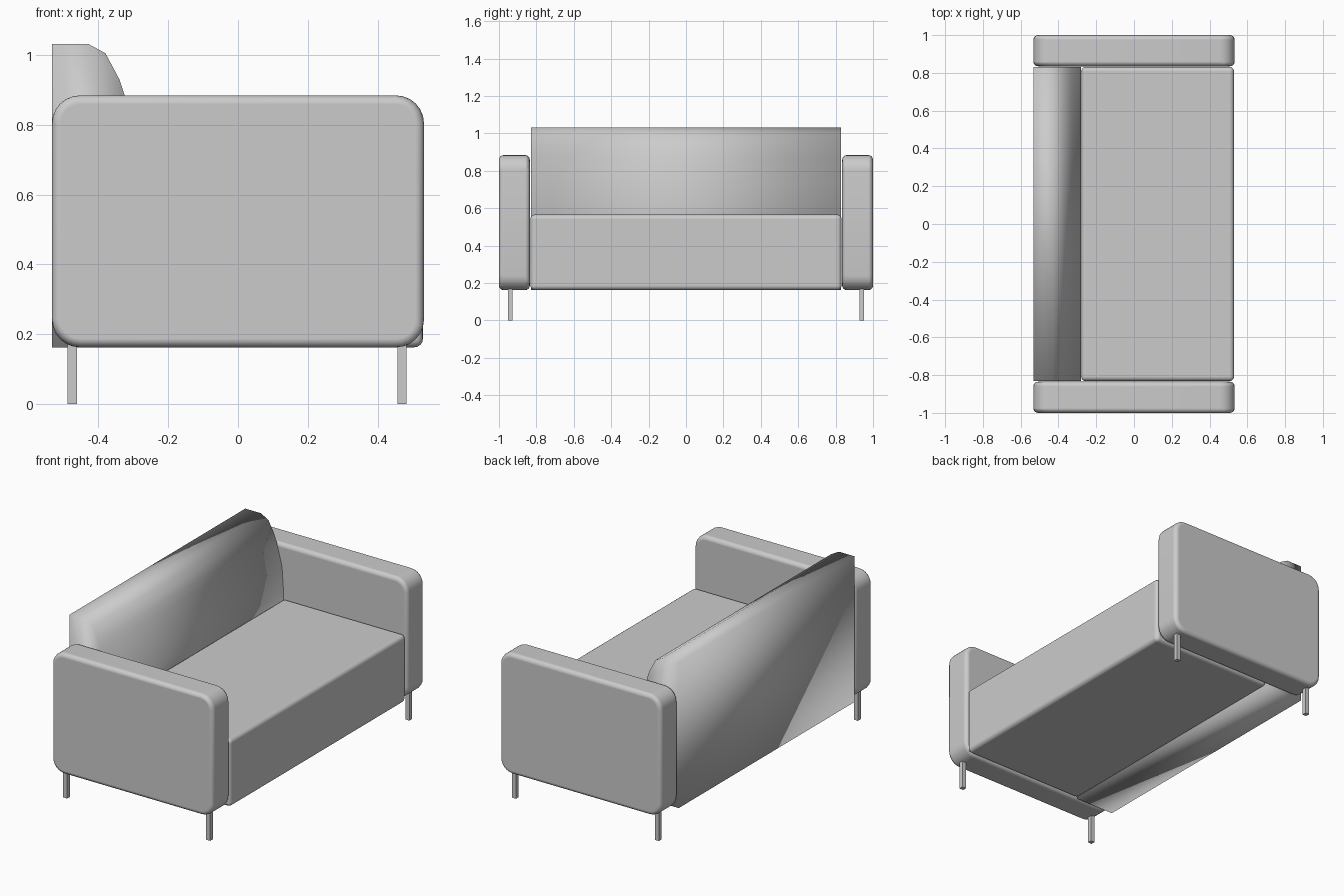
import bpy
import bmesh

if "Cube" in bpy.data.objects:
    bpy.data.objects.remove(bpy.data.objects["Cube"], do_unlink=True)

GREY = (0.6, 0.6, 0.6, 1)
mat = bpy.data.materials.new("grey_fabric")
mat.use_nodes = True
mat.diffuse_color = GREY
mat.node_tree.nodes["Principled BSDF"].inputs["Base Color"].default_value = GREY


def finish(bm, name, smooth):
    bmesh.ops.recalc_face_normals(bm, faces=bm.faces[:])
    for f in bm.faces:
        f.smooth = smooth
    mesh = bpy.data.meshes.new(name)
    bm.to_mesh(mesh)
    bm.free()
    mesh.materials.append(mat)
    obj = bpy.data.objects.new(name, mesh)
    bpy.context.collection.objects.link(obj)
    return obj


def prism(profile, y0, y1):
    """Extrude an (x, z) outline along y."""
    bm = bmesh.new()
    face = bm.faces.new([bm.verts.new((x, y0, z)) for x, z in profile])
    ext = bmesh.ops.extrude_face_region(bm, geom=[face])
    verts = [g for g in ext["geom"] if isinstance(g, bmesh.types.BMVert)]
    bmesh.ops.translate(bm, vec=(0, y1 - y0, 0), verts=verts)
    return bm


def box(x0, x1, y0, y1, z0, z1):
    return prism([(x0, z0), (x1, z0), (x1, z1), (x0, z1)], y0, y1)


def soften(obj, width, segments):
    mod = obj.modifiers.new("soft_edges", "BEVEL")
    mod.width = width
    mod.segments = segments
    mod.limit_method = "ANGLE"
    mod.angle_limit = 0.9
    mod.harden_normals = True


# Armrests: big rounded side corners, then a small soft rim
for side, s in (("right", -1), ("left", 1)):
    bm = box(-0.533, 0.533, s * 0.835, s * 1.0, 0.162, 0.884)
    corners = [e for e in bm.edges
               if abs(e.verts[0].co.y - e.verts[1].co.y) > 0.1]
    bmesh.ops.bevel(bm, geom=corners, offset=0.08, segments=6,
                    profile=0.5, affect="EDGES")
    soften(finish(bm, side + "_armrest", True), 0.025, 4)

    # Square legs under each armrest
    for end, x in (("back", -0.475), ("front", 0.47)):
        bm = box(x - 0.013, x + 0.013, s * 0.94 - 0.013, s * 0.94 + 0.013, 0, 0.18)
        finish(bm, f"{side}_{end}_leg", False)

# Seat block
seat = finish(box(-0.28, 0.53, -0.832, 0.832, 0.162, 0.566), "seat", True)
soften(seat, 0.025, 4)

# Backrest: flat behind, rolling forward from the top
outline = [(-0.533, 0.162), (-0.28, 0.162), (-0.28, 0.6), (-0.29, 0.75),
           (-0.325, 0.885), (-0.34, 0.93), (-0.38, 1.005), (-0.43, 1.032),
           (-0.533, 1.032)]
finish(prism(outline, -0.83, 0.83), "backrest", True)
